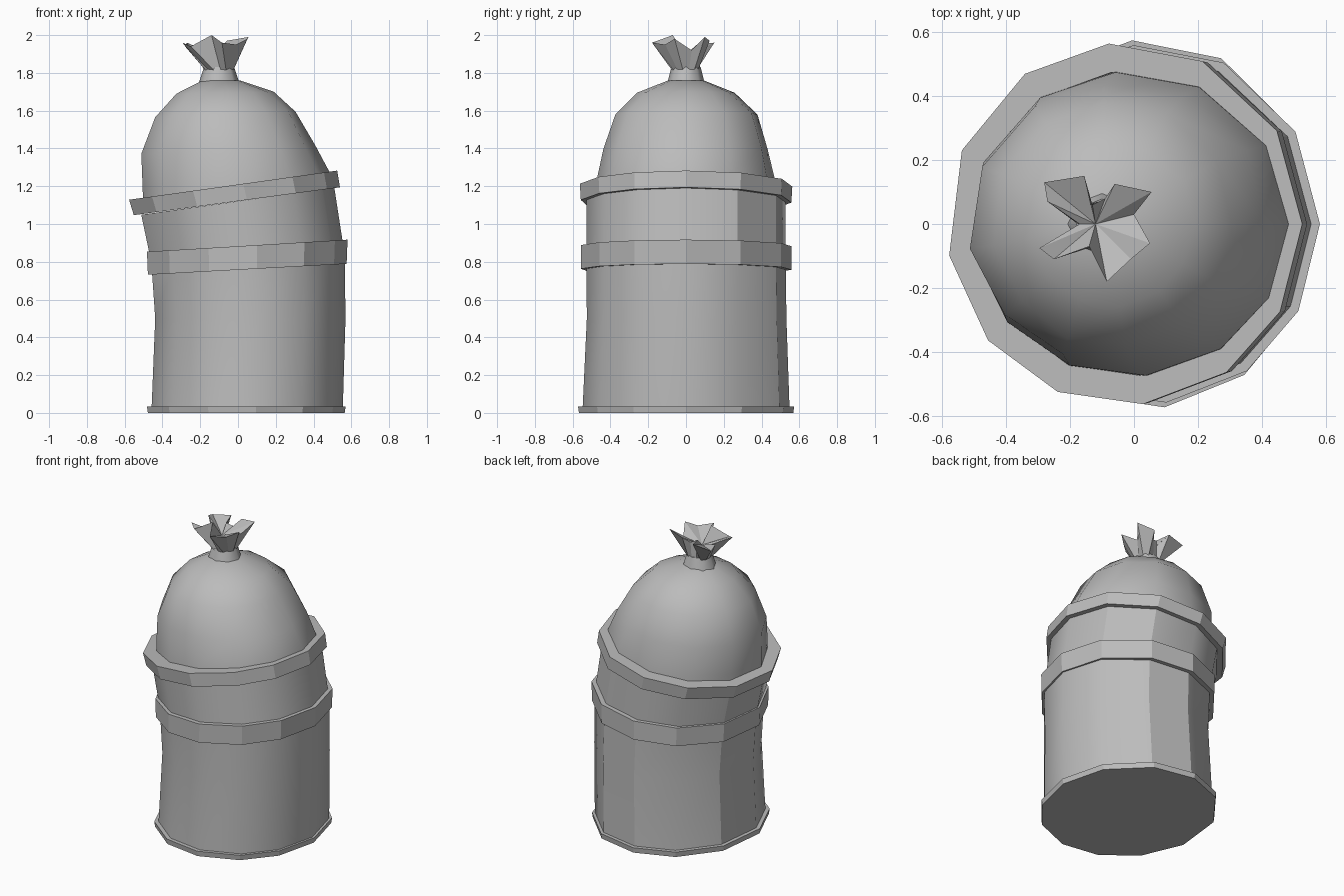
import bpy, bmesh, random
from math import sin, cos, radians, tau

if "Cube" in bpy.data.objects:
    bpy.data.objects.remove(bpy.data.objects["Cube"])
random.seed(4)

grey = bpy.data.materials.new("plain grey")
grey.use_nodes = True
COLOUR = (0.5, 0.5, 0.5, 1)
grey.diffuse_color = COLOUR
grey.node_tree.nodes["Principled BSDF"].inputs["Base Color"].default_value = COLOUR

# Uneven twelve-sided outline shared by can, bands and bag
SIDES = [radians(a) for a in (0, 31, 64, 95, 124, 156, 190, 220, 248, 276, 305, 331)]


def section(cx, z, rx, ry, tilt=0.0, jitter=0.0, angles=SIDES):
    """One ring of points; tilt raises it towards +x."""
    pts = []
    for a in angles:
        k = 1 + random.uniform(-jitter, jitter)
        x = rx * k * cos(a)
        pts.append((cx + x, ry * k * sin(a), z + tilt * x))
    return pts


def loft(name, rings, smooth=None, closed=False, tip=None):
    """Skin rings; closed joins last to first, tip ends the skin in a point."""
    bm = bmesh.new()
    rows = [[bm.verts.new(p) for p in ring] for ring in rings]
    n = len(rows[0])
    pairs = list(zip(rows, rows[1:]))
    if closed:
        pairs.append((rows[-1], rows[0]))
    for low, high in pairs:
        for i in range(n):
            j = (i + 1) % n
            bm.faces.new((low[i], low[j], high[j], high[i]))
    if not closed:
        bm.faces.new(rows[0][::-1])
        if tip:
            top = bm.verts.new(tip)
            for i in range(n):
                bm.faces.new((rows[-1][i], rows[-1][(i + 1) % n], top))
        else:
            bm.faces.new(rows[-1])
    bmesh.ops.recalc_face_normals(bm, faces=bm.faces[:])
    mesh = bpy.data.meshes.new(name)
    bm.to_mesh(mesh)
    bm.free()
    mesh.materials.append(grey)
    obj = bpy.data.objects.new(name, mesh)
    bpy.context.collection.objects.link(obj)
    if smooth:
        bpy.ops.object.select_all(action="DESELECT")
        obj.select_set(True)
        bpy.context.view_layer.objects.active = obj
        bpy.ops.object.shade_smooth_by_angle(angle=radians(smooth))
    return obj


def band(name, bottom, top, wall):
    """Hoop between two (cx, z, rx, ry, tilt) outlines."""
    def inner(s):
        cx, z, rx, ry, tilt = s
        return section(cx, z, rx - wall, ry - wall, tilt)
    loft(name, [section(*bottom), section(*top), inner(top), inner(bottom)], closed=True)


# Can: base plate, dented lower wall, leaning upper wall
loft("base_rim", [section(0.04, 0, 0.525, 0.57), section(0.04, 0.035, 0.53, 0.575)])
loft("lower_wall", [
    section(0.045, 0.03, 0.51, 0.55),
    section(0.06, 0.5, 0.505, 0.53, 0.0, 0.01),
    section(0.05, 0.80, 0.515, 0.53, 0.055)], smooth=31)
loft("upper_wall", [
    section(0.045, 0.84, 0.515, 0.53, 0.055),
    section(-0.005, 1.12, 0.515, 0.53, 0.14)], smooth=31)

# Bands
band("middle_band", (0.045, 0.76, 0.53, 0.56, 0.055),
     (0.045, 0.885, 0.535, 0.56, 0.06), 0.035)
band("top_band", (-0.01, 1.12, 0.55, 0.56, 0.135),
     (-0.03, 1.205, 0.555, 0.565, 0.14), 0.09)

# Stuffed bag
loft("bag", [
    section(-0.01, 1.13, 0.50, 0.48, 0.14),
    section(-0.015, 1.23, 0.497, 0.475, 0.10),
    section(-0.05, 1.395, 0.465, 0.44, 0.05, 0.015),
    section(-0.065, 1.58, 0.375, 0.38, 0.04, 0.02),
    section(-0.07, 1.695, 0.26, 0.255, 0.02, 0.02),
    section(-0.09, 1.76, 0.10, 0.095)], smooth=35)

# Tied neck of the bag
EIGHT = [tau * i / 8 for i in range(8)]
loft("bag_neck", [
    section(-0.1, 1.74, 0.11, 0.1, angles=EIGHT),
    section(-0.1, 1.83, 0.08, 0.078, angles=EIGHT)], smooth=50)

# Crumpled flare above the knot, counter-clockwise from the right
flare = [(0.0, 0.03, 1.92), (0.055, 0.10, 1.99), (-0.06, 0.125, 1.97),
         (-0.09, 0.08, 1.93), (-0.13, 0.06, 1.95), (-0.155, 0.15, 1.96),
         (-0.28, 0.13, 1.94), (-0.27, 0.07, 1.96), (-0.17, 0.0, 1.90),
         (-0.295, -0.075, 1.96), (-0.25, -0.11, 1.94), (-0.14, -0.07, 2.0),
         (-0.085, -0.18, 1.96), (-0.01, -0.11, 1.95), (0.05, -0.06, 1.98)]
N = len(flare)
knot = section(-0.1, 1.81, 0.075, 0.072, angles=[tau * (i + 0.5) / N for i in range(N)])
loft("bag_flare", [knot, flare], tip=(-0.12, 0.0, 1.89))
